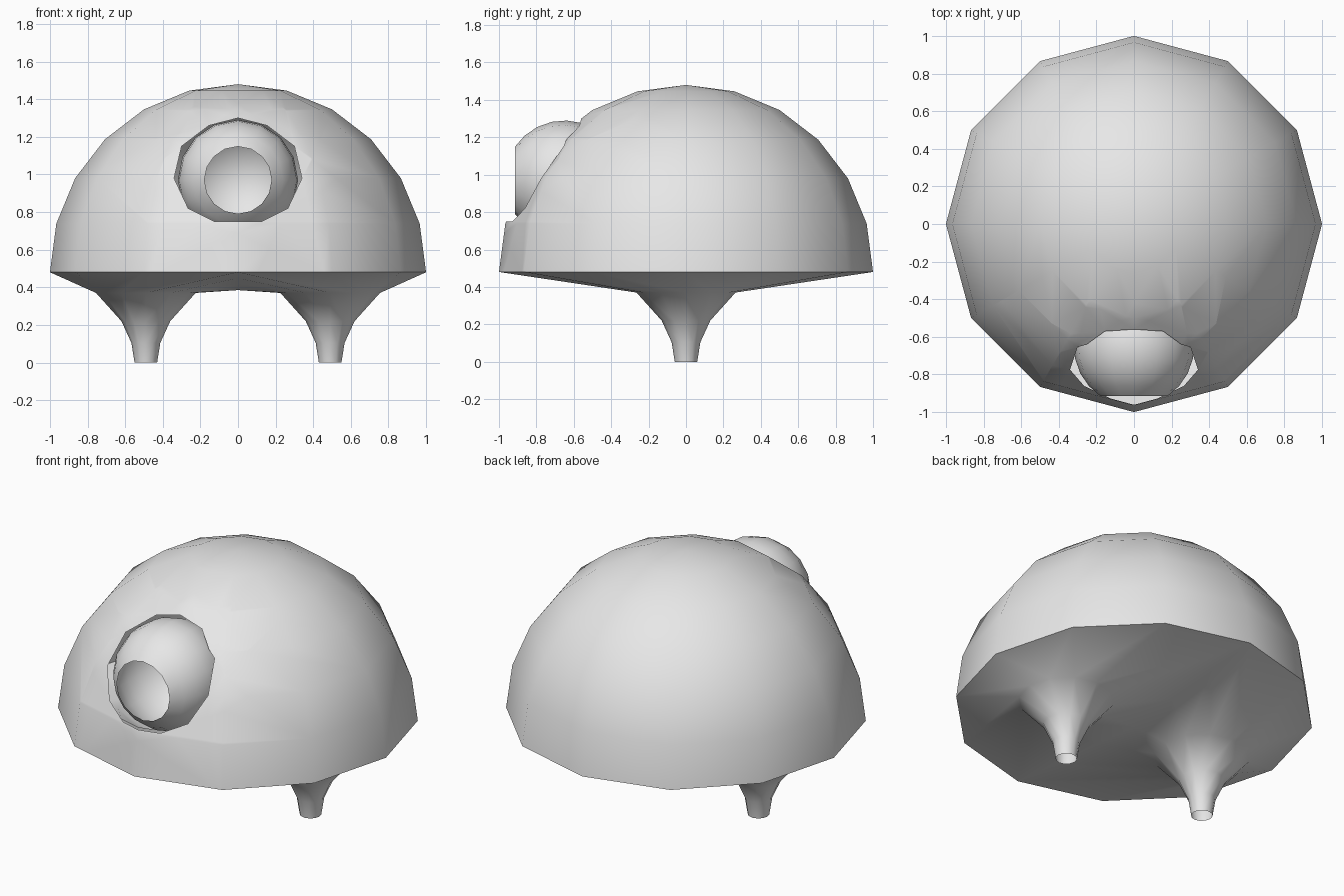
import bpy, bmesh
from math import sin, cos, pi, radians
from mathutils import Vector

cube = bpy.data.objects.get("Cube")
if cube:
    bpy.data.objects.remove(cube)

grey = bpy.data.materials.new("plain grey")
grey.use_nodes = True
grey.diffuse_color = (0.8, 0.8, 0.8, 1)
grey.node_tree.nodes["Principled BSDF"].inputs["Base Color"].default_value = (0.8, 0.8, 0.8, 1)

SIDES = 12
RIM_Z = 0.48


def circle(centre, radius, sides, axis="z"):
    pts = []
    for i in range(sides):
        a = 2 * pi * i / sides - pi / 2
        u, v = radius * cos(a), radius * sin(a)
        pts.append(Vector(centre) + Vector((u, v, 0) if axis == "z" else (u, 0, v)))
    return pts


def loft(bm, loops, tip=None):
    """Skin closed loops of equal length, with an optional end point."""
    rows = [[bm.verts.new(p) for p in loop] for loop in loops]
    n = len(rows[0])
    for a, b in zip(rows, rows[1:]):
        for i in range(n):
            j = (i + 1) % n
            bm.faces.new((a[i], a[j], b[j], b[i]))
    if tip:
        top = bm.verts.new(tip)
        for i in range(n):
            bm.faces.new((rows[-1][i], rows[-1][(i + 1) % n], top))


def finish(bm, name):
    mesh = bpy.data.meshes.new(name)
    bm.to_mesh(mesh)
    bm.free()
    obj = bpy.data.objects.new(name, mesh)
    bpy.context.collection.objects.link(obj)
    mesh.materials.append(grey)
    bpy.ops.object.select_all(action="DESELECT")
    obj.select_set(True)
    bpy.context.view_layer.objects.active = obj
    bpy.ops.object.shade_smooth_by_angle(angle=radians(60))
    return obj


# Dome shell
bm = bmesh.new()
loft(bm, [circle((0, 0, RIM_Z + sin(k * pi / 12)), cos(k * pi / 12), SIDES) for k in range(6)],
     (0, 0, RIM_Z + 1))

# Eye socket: slice the front of the dome along the opening, then drop the middle
half = [(0.125, 0.75), (0.265, 0.82), (0.34, 0.98), (0.30, 1.15), (0.155, 1.26)]
outline = half + [(0, 1.30)] + [(-x, z) for x, z in reversed(half)]
sides = []
for (x0, z0), (x1, z1) in zip(outline, outline[1:] + outline[:1]):
    sides.append((Vector((x0, 0, z0)), Vector((z1 - z0, 0, x0 - x1)).normalized()))


def inside(p):
    return p.y < 0 and all((p - co).dot(no) < 1e-4 for co, no in sides)


for co, no in sides:
    faces = [f for f in bm.faces if f.calc_center_median().y < -0.3
             and abs(f.calc_center_median().x) < 0.5]
    geom = set(faces)
    for f in faces:
        geom.update(f.edges)
        geom.update(f.verts)
    bmesh.ops.bisect_plane(bm, geom=list(geom), plane_co=co, plane_no=no, dist=1e-5)
bmesh.ops.delete(bm, geom=[f for f in bm.faces if inside(f.calc_center_median())],
                 context="FACES")
finish(bm, "dome")

# Underside drawn down into a hollow leg, one half mirrored
bm = bmesh.new()
half_edge = [Vector((max(0, sin(a)), -cos(a), RIM_Z)) for a in (i * pi / 6 for i in range(7))]
for y in (0.67, 0.33, 0, -0.33, -0.67):
    half_edge.append(Vector((0, y, 0.385 + 0.095 * abs(y))))
leg_profile = [(0.265, 0.37), (0.13, 0.22), (0.077, 0.105), (0.06, 0)]
loft(bm, [half_edge] + [circle((0.49, 0, z), r, SIDES) for r, z in leg_profile])
bmesh.ops.reverse_faces(bm, faces=bm.faces[:])
underside = finish(bm, "underside_and_legs")
underside.modifiers.new("mirror", "MIRROR").use_axis[0] = True

# Hollow eye ball with a round opening at the front
bm = bmesh.new()
EYE = Vector((0, -0.65, 0.97))
R = 0.32
start = radians(34)
loops = []
for k in range(10):
    a = start + (pi - start) * k / 10
    loops.append(circle(EYE - Vector((0, R * cos(a), 0)), R * sin(a), 16, "y"))
loft(bm, loops, EYE + Vector((0, R, 0)))
bmesh.ops.recalc_face_normals(bm, faces=bm.faces[:])
finish(bm, "eye")
